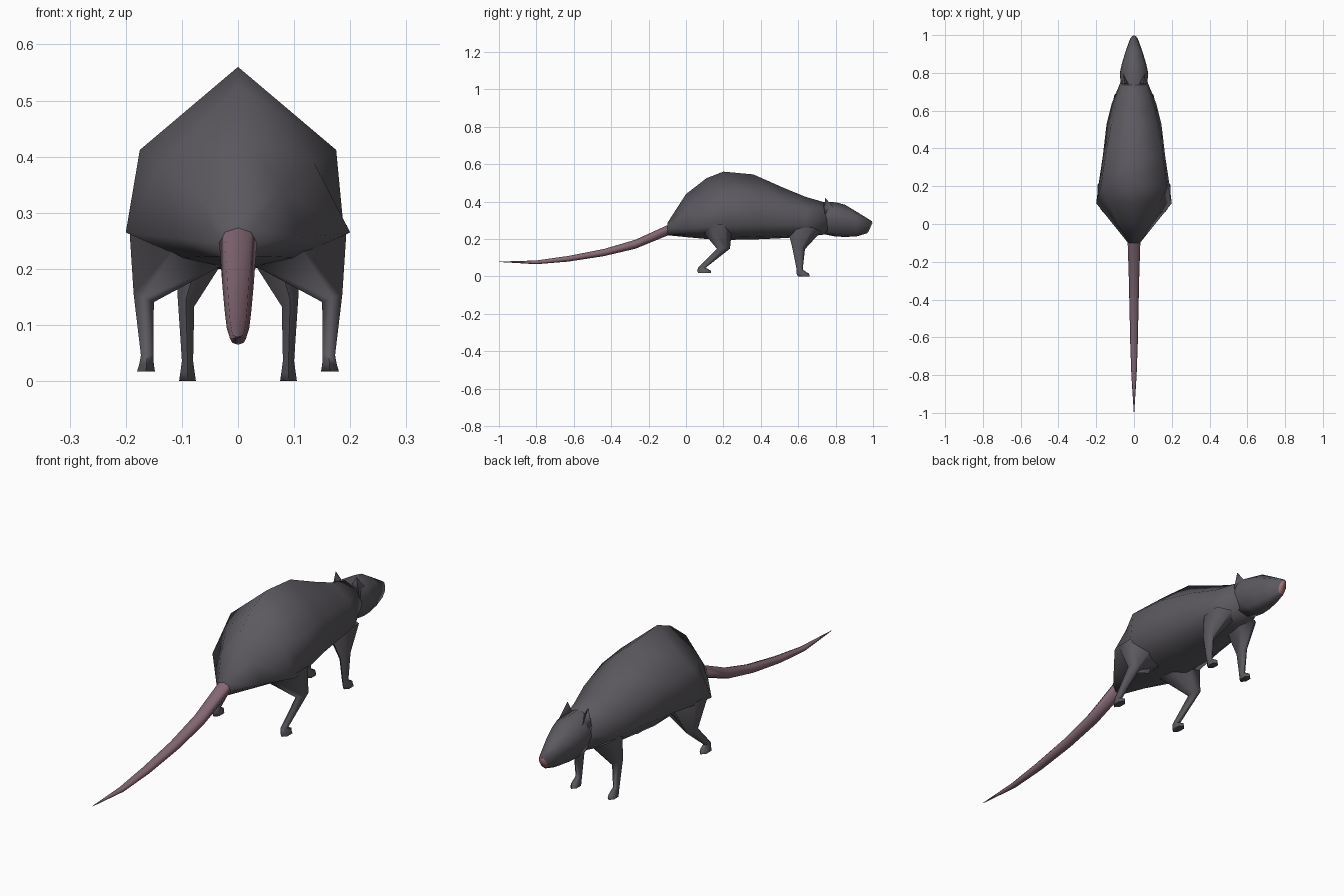
import bpy, bmesh, math
from mathutils import Vector


def material(name, rgb):
    m = bpy.data.materials.new(name)
    m.diffuse_color = (*rgb, 1)
    return m


FUR = material("dark grey fur", (0.107, 0.1, 0.114))
TAIL = material("dusky pink skin", (0.235, 0.14, 0.175))
NOSE = material("pink nose", (0.36, 0.165, 0.175))


def loft(name, rings, mat, mirror=False, angle=85):
    """Skin a closed surface over rings with equal point counts."""
    bm = bmesh.new()
    loops = [[bm.verts.new(p) for p in ring] for ring in rings]
    n = len(loops[0])
    for a, b in zip(loops, loops[1:]):
        for i in range(n):
            j = (i + 1) % n
            bm.faces.new((a[i], a[j], b[j], b[i]))
    bm.faces.new(loops[0])
    bm.faces.new(loops[-1])
    bmesh.ops.recalc_face_normals(bm, faces=bm.faces)
    me = bpy.data.meshes.new(name)
    bm.to_mesh(me)
    bm.free()
    me.materials.append(mat)
    ob = bpy.data.objects.new(name, me)
    bpy.context.collection.objects.link(ob)
    bpy.ops.object.select_all(action='DESELECT')
    ob.select_set(True)
    bpy.context.view_layer.objects.active = ob
    bpy.ops.object.shade_smooth_by_angle(angle=math.radians(angle))
    if mirror:
        ob.modifiers.new("Mirror", 'MIRROR')
    return ob


def body_ring(y, top, w1, z1, w2, z2, w3, z3, bottom, lean=0.0):
    """Symmetric eight-sided section: ridge, upper side, flank, underside, keel."""
    side = [(w1, z1), (w2, z2), (w3, z3)]
    pts = [(0, top)] + side + [(0, bottom)] + [(-x, z) for x, z in reversed(side)]
    return [(x, y + lean * (z - bottom), z) for x, z in pts]


def leg_ring(x, y, z, rx, ry, slope=0.0):
    """Six-sided section; slope lifts the outer side."""
    out = []
    for i in range(6):
        a = math.radians(60 * i + 90)
        dx = rx * math.cos(a) / 0.866
        out.append((x + dx, y + ry * math.sin(a), z + slope * dx))
    return out


# Body, rump to neck
body = [
    (-0.10, 0.285, 0.025, 0.270, 0.032, 0.245, 0.02, 0.222, 0.22),
    (0.00, 0.440, 0.080, 0.345, 0.112, 0.255, 0.06, 0.222, 0.21),
    (0.11, 0.525, 0.135, 0.390, 0.200, 0.265, 0.10, 0.220, 0.20),
    (0.20, 0.560, 0.175, 0.412, 0.189, 0.265, 0.10, 0.214, 0.195),
    (0.36, 0.545, 0.152, 0.415, 0.165, 0.275, 0.10, 0.210, 0.197),
    (0.53, 0.470, 0.120, 0.390, 0.145, 0.280, 0.08, 0.215, 0.205),
    (0.64, 0.425, 0.090, 0.365, 0.117, 0.275, 0.07, 0.222, 0.212),
    (0.76, 0.390, 0.050, 0.365, 0.068, 0.310, 0.045, 0.242, 0.226),
]
loft("body", [body_ring(*r) for r in body], FUR)

# Head, collar to muzzle
head = [
    (0.735, 0.398, 0.055, 0.375, 0.070, 0.310, 0.045, 0.240, 0.226),
    (0.80, 0.396, 0.060, 0.360, 0.075, 0.305, 0.045, 0.230, 0.213),
    (0.85, 0.383, 0.050, 0.350, 0.064, 0.300, 0.040, 0.228, 0.211),
    (0.91, 0.347, 0.036, 0.325, 0.046, 0.290, 0.030, 0.230, 0.213),
    (0.967, 0.294, 0.010, 0.290, 0.020, 0.264, 0.016, 0.238, 0.230, 0.45),
]
loft("head", [body_ring(*r) for r in head], FUR)

# Nose pad on the slanted muzzle end
nose = [(0.966, 0.290, 0.010, 0.286, 0.019, 0.264, 0.015, 0.240, 0.232, 0.45),
        (0.974, 0.288, 0.008, 0.284, 0.016, 0.264, 0.012, 0.242, 0.235, 0.45)]
loft("nose", [body_ring(*r) for r in nose], NOSE)

# Ears, blended into the back of the head
tip = Vector((0.05, 0.743, 0.422))
base = [(0.025, 0.742, 0.38), (0.070, 0.738, 0.31), (0.058, 0.80, 0.355)]
loft("ears", [base, [tip.lerp(Vector(p), 0.03) for p in base]], FUR, True, 120)

# Hind legs, hip to sole
loft("hind_legs", [
    leg_ring(0.108, 0.165, 0.244, 0.086, 0.080, 0.4),
    leg_ring(0.168, 0.200, 0.148, 0.018, 0.035, 0.4),
    leg_ring(0.162, 0.085, 0.046, 0.011, 0.020),
    leg_ring(0.163, 0.097, 0.030, 0.013, 0.037),
    leg_ring(0.164, 0.100, 0.017, 0.016, 0.035),
], FUR, True)

# Front legs, shoulder to sole
loft("front_legs", [
    leg_ring(0.065, 0.635, 0.240, 0.042, 0.088, 0.5),
    leg_ring(0.093, 0.603, 0.145, 0.015, 0.033, 0.8),
    leg_ring(0.090, 0.608, 0.036, 0.010, 0.016),
    leg_ring(0.090, 0.625, 0.014, 0.013, 0.033),
    leg_ring(0.090, 0.630, 0.000, 0.015, 0.031),
], FUR, True)

# Tail: y, z, half width, half thickness
tail = [(-0.085, 0.252, 0.034, 0.028), (-0.27, 0.172, 0.028, 0.024),
        (-0.44, 0.127, 0.024, 0.019), (-0.63, 0.094, 0.020, 0.015),
        (-0.80, 0.075, 0.014, 0.010), (-1.0, 0.078, 0.001, 0.001)]
loft("tail", [[(w * math.cos(i * math.pi / 4), y, z + t * math.sin(i * math.pi / 4))
               for i in range(8)] for y, z, w, t in tail], TAIL)
